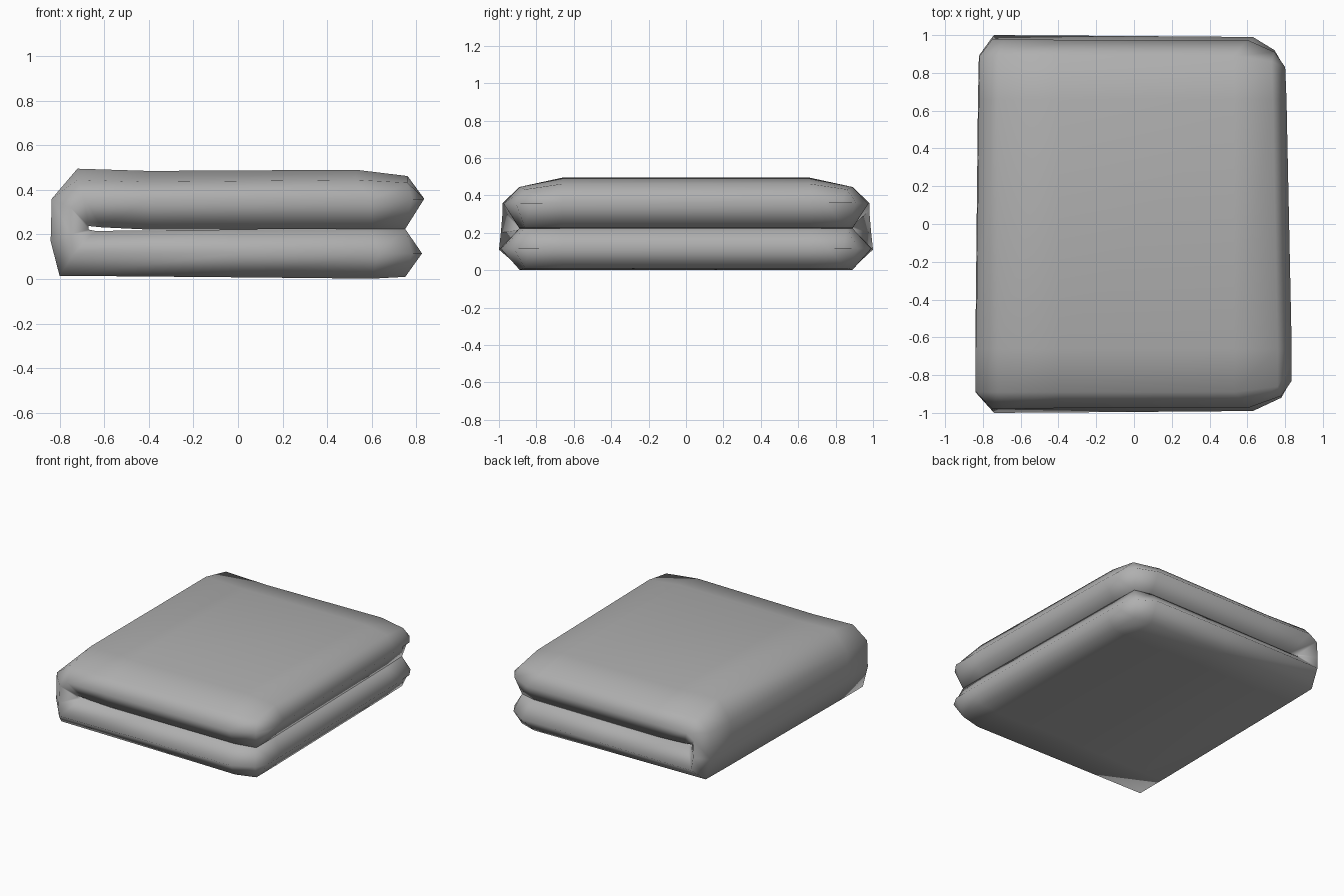
import bpy, bmesh

if "Cube" in bpy.data.objects:
    bpy.data.objects.remove(bpy.data.objects["Cube"])

# Stations along the fold, from the bottom open edge, round the spine, to the top open edge.
# outer (x, z), mid (x, z), inner (x, z), half width of flat, half width of rim, edge drop
STATIONS = [
    ((0.825, 0.115), (0.825, 0.115), (0.825, 0.115), 0.76, 0.84, 0),
    ((0.75, 0.010), (0.78, 0.115), (0.75, 0.224), 0.86, 0.92, 0),
    ((0.60, 0.002), (0.63, 0.115), (0.60, 0.224), 0.89, 0.99, 0),
    ((0.00, 0.008), (0.00, 0.115), (0.00, 0.222), 0.89, 0.995, 0),
    ((-0.80, 0.015), (-0.74, 0.110), (-0.64, 0.216), 0.89, 1.0, 0),
    ((-0.84, 0.170), (-0.75, 0.200), (-0.67, 0.222), 0.89, 0.99, 0),
    ((-0.835, 0.36), (-0.75, 0.320), (-0.67, 0.238), 0.89, 0.98, 0),
    ((-0.72, 0.495), (-0.69, 0.360), (-0.61, 0.232), 0.89, 0.98, 0.05),
    ((-0.40, 0.485), (-0.40, 0.355), (-0.40, 0.222), 0.89, 0.975, 0.05),
    ((0.53, 0.490), (0.60, 0.355), (0.60, 0.225), 0.89, 0.975, 0.045),
    ((0.76, 0.462), (0.78, 0.360), (0.75, 0.225), 0.86, 0.91, 0.03),
    ((0.835, 0.360), (0.835, 0.360), (0.835, 0.360), 0.74, 0.83, 0),
]


def ring(outer, mid, inner, flat, rim, drop):
    """Closed cross-section of the padded cloth at one station."""
    (ox, oz), (mx, mz), (ix, iz) = outer, mid, inner
    return [(ox, -flat, oz - drop), (ox, -0.66, oz), (ox, 0.66, oz), (ox, flat, oz - drop),
            (mx, rim, mz),
            (ix, flat, iz), (ix, 0.66, iz), (ix, -0.66, iz), (ix, -flat, iz),
            (mx, -rim, mz)]


def uneven(p):
    """Draw the open edge and the spine in a little towards the back."""
    x, y, z = p
    k = 0.05 if x > 0.7 else 0.025 if x < -0.78 else 0
    return (x * (1 - k * max(0, y)), y, z)


# Folded cloth: loft the rings, then weld the pinched open edges
bm = bmesh.new()
rings = [[bm.verts.new(uneven(p)) for p in ring(*s)] for s in STATIONS]
for a, b in zip(rings, rings[1:]):
    n = len(a)
    for i in range(n):
        j = (i + 1) % n
        bm.faces.new((a[i], a[j], b[j], b[i]))
bmesh.ops.remove_doubles(bm, verts=bm.verts, dist=0.0005)
# Close the narrow ends of the two pinched edges
bmesh.ops.holes_fill(bm, edges=[e for e in bm.edges if e.is_boundary], sides=0)
bmesh.ops.recalc_face_normals(bm, faces=bm.faces)
for f in bm.faces:
    f.smooth = True
mesh = bpy.data.meshes.new("folded_towel")
bm.to_mesh(mesh)
bm.free()
towel = bpy.data.objects.new("folded_towel", mesh)
bpy.context.collection.objects.link(towel)

# Darker grey cloth
cloth = bpy.data.materials.new("grey_cloth")
cloth.diffuse_color = (0.43, 0.43, 0.43, 1)
cloth.use_nodes = True
cloth.node_tree.nodes["Principled BSDF"].inputs["Base Color"].default_value = cloth.diffuse_color
mesh.materials.append(cloth)
